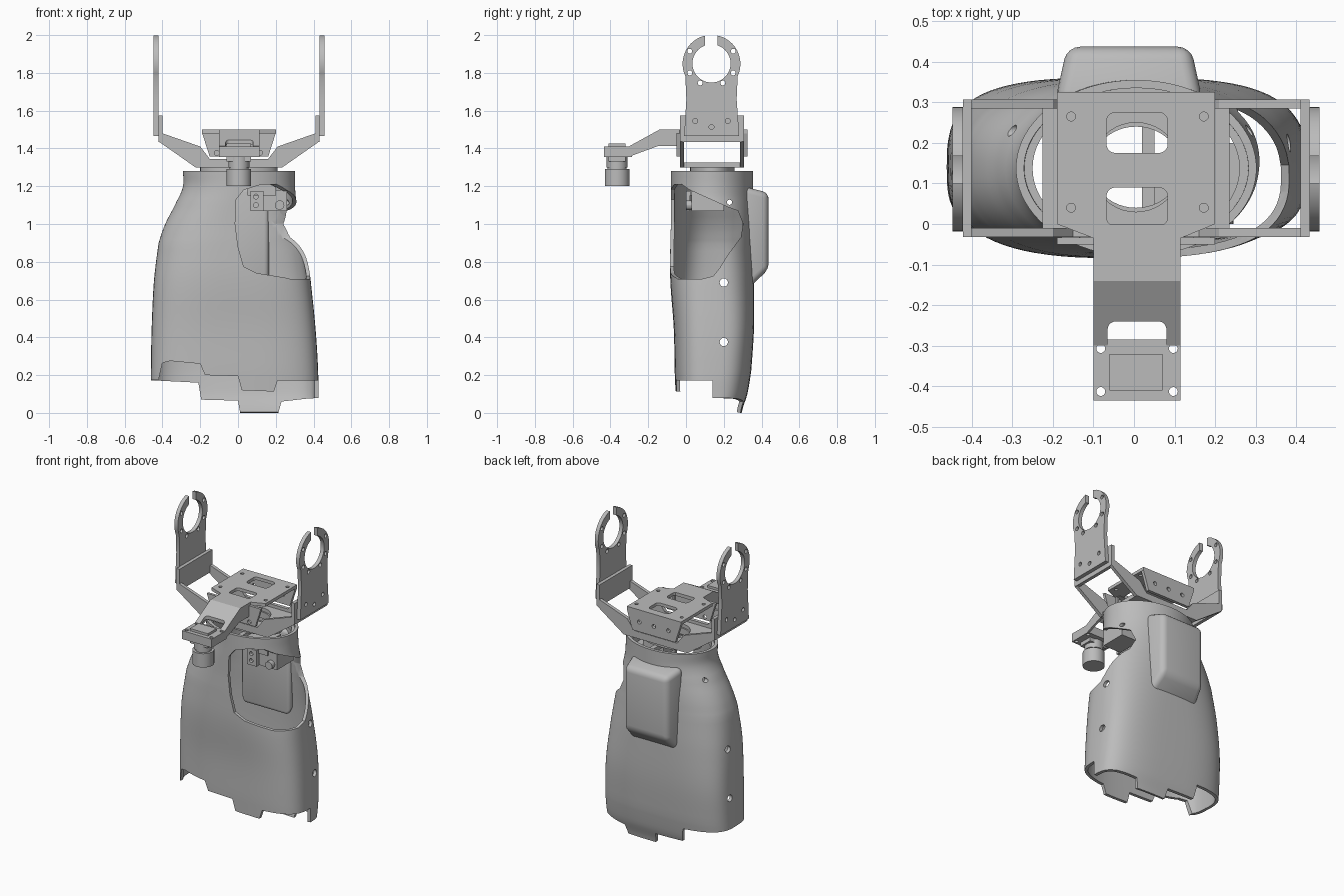
import bpy, bmesh, math
from mathutils import Vector

cube = bpy.data.objects.get("Cube")
if cube:
    bpy.data.objects.remove(cube, do_unlink=True)

GREY = (0.5, 0.5, 0.5, 1)
mat = bpy.data.materials.new("plain grey")
mat.use_nodes = True
mat.diffuse_color = GREY
mat.node_tree.nodes["Principled BSDF"].inputs["Base Color"].default_value = GREY

CX, CY = 0.005, 0.14      # axis of the wrist
AXES = {"x": lambda u, v, w: (w, u, v),
        "y": lambda u, v, w: (u, w, v),
        "z": lambda u, v, w: (u, v, w)}


def finish(name, bm, fix=True):
    if fix:
        bmesh.ops.recalc_face_normals(bm, faces=bm.faces)
    me = bpy.data.meshes.new(name)
    bm.to_mesh(me)
    bm.free()
    me.materials.append(mat)
    ob = bpy.data.objects.new(name, me)
    bpy.context.collection.objects.link(ob)
    return ob


def prism(name, pts, axis, a, b):
    """Extrude a flat outline along an axis from a to b."""
    bm = bmesh.new()
    lo, hi = [[bm.verts.new(AXES[axis](u, v, w)) for u, v in pts] for w in (a, b)]
    bm.faces.new(lo)
    bm.faces.new(hi)
    n = len(pts)
    for i in range(n):
        j = (i + 1) % n
        bm.faces.new((lo[i], lo[j], hi[j], hi[i]))
    return finish(name, bm)


def rect(u0, u1, v0, v1):
    return [(u0, v0), (u1, v0), (u1, v1), (u0, v1)]


def oval(u, v, ru, rv=None, n=32):
    return [(u + ru * math.cos(2 * math.pi * i / n),
             v + (rv or ru) * math.sin(2 * math.pi * i / n)) for i in range(n)]


def rounded(u0, u1, v0, v1, r, n=5):
    out = []
    for k, (u, v) in enumerate(((u1 - r, v1 - r), (u0 + r, v1 - r), (u0 + r, v0 + r), (u1 - r, v0 + r))):
        for i in range(n + 1):
            t = math.pi / 2 * (k + i / n)
            out.append((u + r * math.cos(t), v + r * math.sin(t)))
    return out


def activate(ob):
    bpy.ops.object.select_all(action="DESELECT")
    ob.select_set(True)
    bpy.context.view_layer.objects.active = ob


def apply(ob, kind, **settings):
    activate(ob)
    m = ob.modifiers.new(kind, kind)
    for k, v in settings.items():
        setattr(m, k, v)
    bpy.ops.object.modifier_apply(modifier=m.name)


def cut(ob, pts, axis, a, b):
    tool = prism("cutter", pts, axis, a, b)
    tool.hide_render = True
    apply(ob, "BOOLEAN", operation="DIFFERENCE", solver="EXACT", object=tool)
    bpy.data.objects.remove(tool, do_unlink=True)


def smooth(ob, deg=32):
    activate(ob)
    bpy.ops.object.shade_smooth_by_angle(angle=math.radians(deg))


def mirror_x(pts):
    return [(2 * CX - u, v) for u, v in pts]


# Forearm shell: z, left x, right x, front y, back y, squareness
SECTIONS = [(0.0, -.462, .425, -.05, .295, 3.3), (.1, -.462, .425, -.055, .325, 3.3),
            (.22, -.461, .424, -.06, .345, 3.3), (.45, -.457, .41, -.065, .36, 3.3),
            (.7, -.445, .385, -.083, .36, 2.9), (.9, -.42, .36, -.083, .355, 2.5),
            (1.0, -.385, .34, -.08, .355, 2.3), (1.12, -.325, .31, -.08, .355, 2.1),
            (1.2, -.291, .302, -.08, .355, 2), (1.28, -.291, .302, -.08, .355, 2)]


def spline(rows, steps=5):
    rows = [Vector(r) for r in rows]
    out = []
    for i in range(len(rows) - 1):
        b, c = rows[i], rows[i + 1]
        a, d = rows[max(i - 1, 0)], rows[min(i + 2, len(rows) - 1)]
        for s in range(steps):
            t = s / steps
            row = b + (c - a) * (t / 2) + (a * 2 - b * 5 + c * 4 - d) * (t * t / 2) \
                + (b * 3 - a - c * 3 + d) * (t ** 3 / 2)
            row[0] = b[0] + (c[0] - b[0]) * t
            out.append(row)
    return out + [rows[-1]]


bm = bmesh.new()
rings = []
for z, x0, x1, y0, y1, n in spline(SECTIONS):
    ring = []
    for i in range(80):
        c, s = math.cos(i * math.pi / 40), math.sin(i * math.pi / 40)
        x = (x0 + x1) / 2 + (x1 - x0) / 2 * math.copysign(abs(c) ** (2 / n), c)
        y = (y0 + y1) / 2 + (y1 - y0) / 2 * math.copysign(abs(s) ** (2 / n), s)
        ring.append(bm.verts.new((x, y, z)))
    rings.append(ring)
for lo, hi in zip(rings, rings[1:]):
    for i in range(80):
        j = (i + 1) % 80
        bm.faces.new((lo[i], lo[j], hi[j], hi[i]))
shell = finish("forearm_shell", bm, fix=False)
apply(shell, "SOLIDIFY", thickness=0.02, offset=-1)

# Stepped lower edge, front half then back half
front_edge = [(-.6, .172), (-.42, .175), (-.4, .265), (-.36, .275), (-.2, .26), (-.175, .2), (0, .195),
              (.02, .12), (.19, .113), (.21, .172), (.6, .172)]
back_edge = [(-.6, .18), (-.21, .16), (-.195, .07), (0, .065), (.02, -.05), (.2, -.05), (.23, .06),
             (.36, .075), (.6, .09)]
for edge, a, b in ((front_edge, -.5, CY), (back_edge, CY - .001, .6)):
    cut(shell, edge + [(.6, -.2), (-.6, -.2)], "y", a, b)

# Wrap-around window: overlap of a front outline and a side outline
window = prism("window_cutter", [(.7, .6), (.25, .716), (.1, .74), (.03, .775), (0, .88), (-.015, 1.0),
                                 (-.01, 1.13), (.03, 1.18), (.12, 1.208), (.25, 1.212), (.7, 1.21)], "y", -.5, .5)
side = prism("side_cutter", [(-.6, .712), (.08, .708), (.145, .725), (.18, .77), (.22, .835), (.29, .93), (.302, 1.0),
                             (.275, 1.07), (.22, 1.09), (.02, 1.18), (-.03, 1.215), (-.6, 1.215)], "x", -.3, .8)
apply(window, "BOOLEAN", operation="INTERSECT", solver="EXACT", object=side)
apply(shell, "BOOLEAN", operation="DIFFERENCE", solver="EXACT", object=window)
for tool in (window, side):
    bpy.data.objects.remove(tool, do_unlink=True)

# Screw holes on both flanks
for z in (.375, .69):
    cut(shell, oval(.2, z, .022, n=16), "x", -.7, .7)
cut(shell, oval(.23, 1.115, .014, n=12), "x", -.7, .7)
smooth(shell)

# Raised housing on the back
bm = bmesh.new()
base = [bm.verts.new((x, .3, z)) for x, z in rect(-.195, .17, .63, 1.2)]
cap = [bm.verts.new((x, .437, z)) for x, z in rect(-.165, .14, .76, 1.165)]
bm.faces.new(base)
bm.faces.new(cap)
for i in range(4):
    j = (i + 1) % 4
    bm.faces.new((base[i], base[j], cap[j], cap[i]))
housing = finish("back_housing", bm)
apply(housing, "BEVEL", width=.032, segments=4)
smooth(housing, 40)

# Collar lip and the turning ring above it
lip = prism("collar_lip", oval(CX, .1375, .288, .21, 64), "z", 1.225, 1.262)
cut(lip, oval(CX, .1375, .255, .185, 64), "z", 1, 1.5)
smooth(lip)
turn = prism("turning_ring", oval(CX, CY, .205, .118, 48), "z", 1.26, 1.302)
cut(turn, oval(CX, CY, .11, .1, 48), "z", 1, 1.5)
smooth(turn)
prism("ring_crossbar", rect(.02, .05, CY - .18, CY + .19), "z", 1.235, 1.262)

# Motor mount seen inside the window
mount = prism("mount_plate", rect(.065, .135, 1.07, 1.175), "y", .0, .02)
for z in (1.1, 1.145):
    cut(mount, oval(.095, z, .013, n=12), "y", -.1, .1)
prism("mount_block", rect(.13, .26, 1.07, 1.18), "y", .03, .2)
prism("mount_boss", oval(.22, 1.1, .025, n=20), "y", .0, .04)
prism("mount_post", rect(.05, .2, 1.15, 1.24), "y", .02, .16)

# Yoke: base plate, two ribs, two end plates
plate = prism("yoke_base", rect(-.225, .235, -.03, .305), "z", 1.3, 1.325)
cut(plate, oval(CX, CY, .11, n=40), "z", 1, 1.5)
half = [(CX, 1.3), (.235, 1.3), (.432, 1.438), (.432, 1.575), (.41, 1.575), (.41, 1.48), (.21, 1.41), (.16, 1.345)]
rib = half + mirror_x(half)[:0:-1]
for name, y in (("front_rib", -.032), ("back_rib", .285)):
    prism(name, rib, "y", y, y + .022)
for name, x0, sgn in (("left", CX + .405, 1), ("right", CX - .405, -1)):
    x1 = x0 + sgn * .022
    prism(name + "_end_plate", rounded(-.032, .307, 1.435, 1.575, .015), "x", min(x0, x1), max(x0, x1))

    # Open ring clamp on each side
    arc = [(.135 + .153 * math.cos(t), 1.848 + .153 * math.sin(t))
           for t in (math.radians(-25 + 230 * i / 40) for i in range(41))]
    outline = [(-.01, 1.465), (.282, 1.465), (.268, 1.66)] + arc + [(.002, 1.66)]
    a = x1
    b = x1 + sgn * .025
    clamp = prism(name + "_ring_clamp", outline, "x", min(a, b), max(a, b))
    cut(clamp, oval(.135, 1.85, .101, n=48), "x", -1, 1)
    cut(clamp, rect(.1, .168, 1.9, 2.1), "x", -1, 1)
    for dy, z in ((.115, 1.915), (.115, 1.8), (.06, 1.747), (.086, 1.545)):
        for s in (-1, 1):
            cut(clamp, oval(.135 + s * dy, z, .013, n=14), "x", -1, 1)
    cut(clamp, oval(.135, 1.513, .013, n=14), "x", -1, 1)
    smooth(clamp)

# Cover plate with folded flanges
cover = prism("cover_plate", [(-.19, .0), (-.1, -.035), (.115, -.035), (.2, .0), (.2, .325), (-.19, .325)],
              "z", 1.48, 1.5)
for y0, y1 in ((.175, .275), (-.005, .09)):
    cut(cover, rounded(-.068, .083, y0, y1, .022), "z", 1.4, 1.6)
for x in (-.155, .172):
    for y in (.04, .265):
        cut(cover, oval(x, y, .011, n=14), "z", 1.4, 1.6)
flange = [(-.19, 1.482), (-.15, 1.357), (.16, 1.357), (.2, 1.482)]
back = prism("back_flange", flange, "y", .305, .325)
for x in (-.1, CX, .11):
    cut(back, oval(x, 1.42, .013, n=14), "y", .2, .4)
front = prism("front_flange", flange, "y", -.05, -.033)
for x in (-.112, .117):
    cut(front, oval(x, 1.376, .013, n=14), "y", -.2, .1)

# Forward arm: sloping strip with side webs
strip = prism("arm_strip", [(.0, 1.5), (-.14, 1.5), (-.3, 1.412), (-.3, 1.39), (-.14, 1.478), (.0, 1.478)],
              "x", -.1, .115)
cut(strip, rounded(-.065, .08, -.4, -.24, .02), "z", 1, 2)
web = [(-.02, 1.495), (-.14, 1.495), (-.3, 1.408), (-.3, 1.357), (-.15, 1.412), (-.02, 1.412)]
for name, x in (("arm_web_right", -.1), ("arm_web_left", .1)):
    prism(name, web, "x", x, x + .015)

# Mounting head at the end of the arm
head = prism("head_plate", rect(-.1, .115, -.435, -.285), "z", 1.355, 1.41)
for x in (-.082, .097):
    for y in (-.413, -.307):
        cut(head, oval(x, y, .011, n=14), "z", 1, 2)
prism("head_block", rect(-.06, .07, -.41, -.32), "z", 1.33, 1.425)
for name, r, z0, z1 in (("lens_neck", .055, 1.3, 1.36), ("lens_groove", .05, 1.285, 1.302),
                        ("lens_barrel", .065, 1.2, 1.29)):
    smooth(prism(name, oval(CX, -.365, r, n=40), "z", z0, z1))
